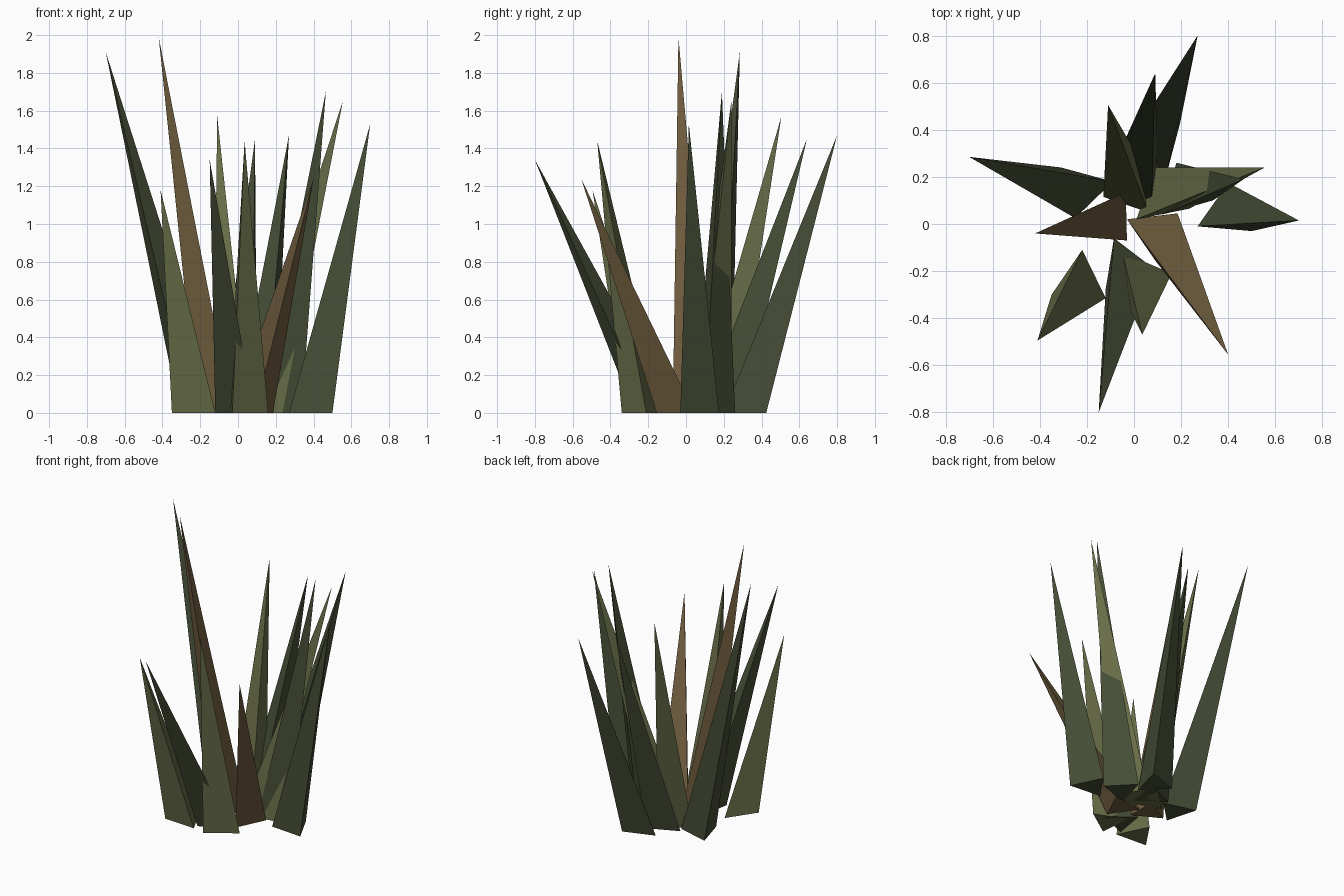
import bpy, bmesh
from mathutils import Vector

if "Cube" in bpy.data.objects:
    bpy.data.objects.remove(bpy.data.objects["Cube"])


def material(name, rgb):
    m = bpy.data.materials.new(name)
    m.diffuse_color = (*rgb, 1)
    m.use_nodes = True
    m.node_tree.nodes["Principled BSDF"].inputs["Base Color"].default_value = m.diffuse_color
    return m


green = material("dark_green", (0.06, 0.075, 0.037))
olive = material("olive", (0.14, 0.155, 0.065))
brown = material("dry_brown", (0.165, 0.11, 0.05))


def blade(name, tip, base, mat):
    """Three-sided spike: triangular foot on the ground, leaning to a tip."""
    bm = bmesh.new()
    foot = [bm.verts.new((x, y, 0)) for x, y in base]
    top = bm.verts.new(Vector(tip))
    bm.faces.new(foot)
    for i in range(3):
        bm.faces.new((foot[i], foot[(i + 1) % 3], top))
    bmesh.ops.recalc_face_normals(bm, faces=bm.faces)
    me = bpy.data.meshes.new(name)
    bm.to_mesh(me)
    bm.free()
    me.materials.append(mat)
    ob = bpy.data.objects.new(name, me)
    bpy.context.collection.objects.link(ob)


# Each blade: tip, three foot corners, colour
blades = [
    ((-.70, .285, 1.91), [(-.31, .24), (-.09, .18), (-.25, .025)], green),
    ((-.42, -.04, 1.99), [(-.035, .135), (-.03, -.07), (-.215, .03)], brown),
    ((-.15, -.80, 1.34), [(-.085, -.06), (.085, -.19), (-.12, -.275)], green),
    ((-.11, .505, 1.57), [(-.13, .115), (.06, .05), (.03, .265)], olive),
    ((-.41, -.495, 1.18), [(-.22, -.11), (-.12, -.315), (-.35, -.30)], olive),
    ((.035, -.47, 1.44), [(-.05, -.12), (.16, -.21), (-.03, -.34)], olive),
    ((.09, .64, 1.45), [(.075, .075), (-.105, .21), (.10, .30)], green),
    ((.27, .80, 1.47), [(.195, .425), (.135, .20), (-.015, .355)], green),
    ((.465, .19, 1.70), [(.18, .26), (.12, .04), (.335, .10)], green),
    ((.555, .24, 1.65), [(.01, .02), (.09, .24), (.235, .065)], olive),
    ((.70, .015, 1.53), [(.27, -.01), (.50, -.03), (.40, .175)], green),
    ((.40, -.555, 1.24), [(-.03, .02), (.185, .045), (.09, -.155)], brown),
]
for n, (tip, base, mat) in enumerate(blades, 1):
    blade(f"grass_blade_{n}", tip, base, mat)
